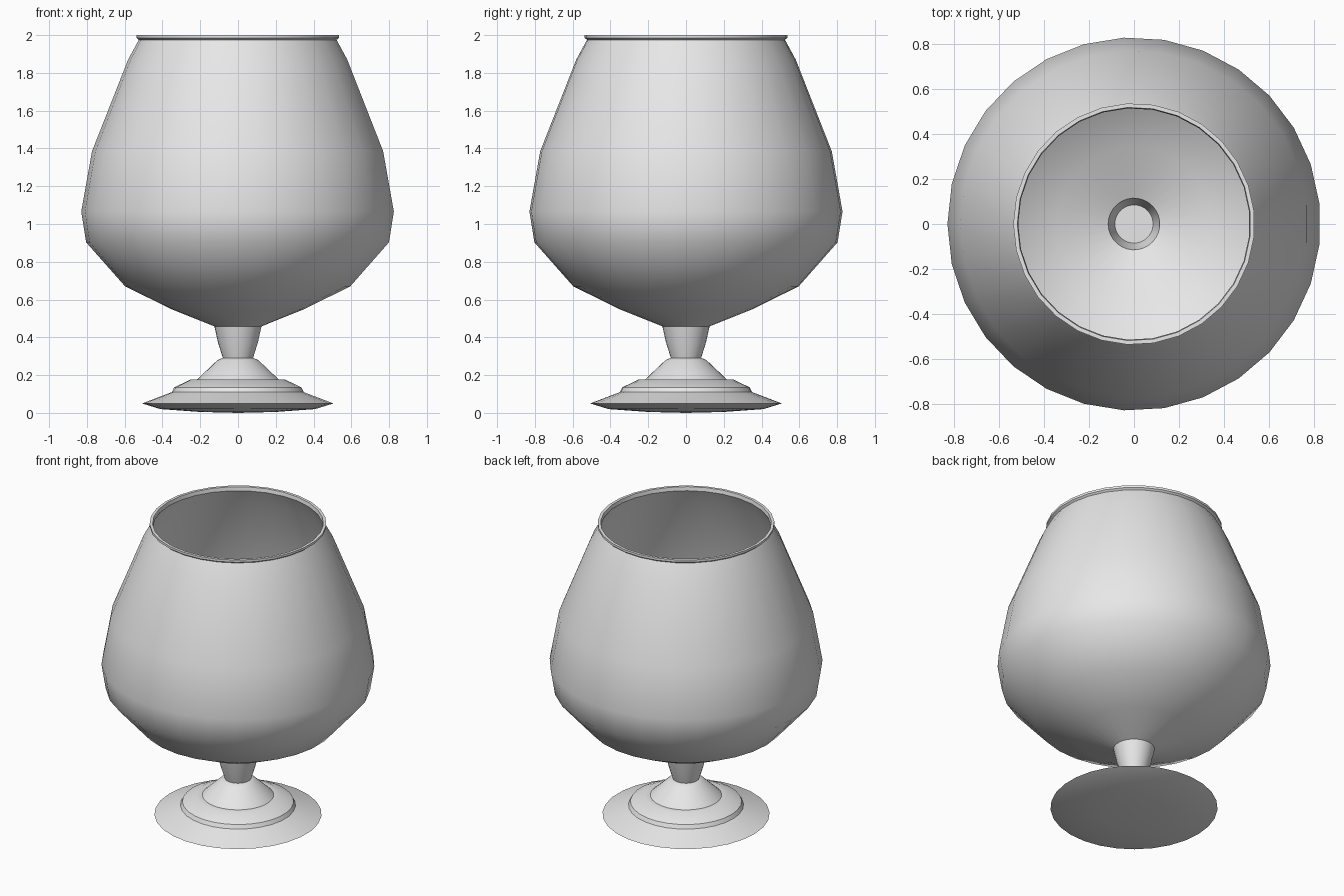
import bpy
import bmesh
from math import cos, sin, pi, radians

cube = bpy.data.objects.get("Cube")
if cube:
    bpy.data.objects.remove(cube, do_unlink=True)

SIDES = 29

# Single plain grey material
grey = bpy.data.materials.new("plain grey")
grey.use_nodes = True
colour = (0.8, 0.8, 0.8, 1)
grey.diffuse_color = colour
grey.node_tree.nodes["Principled BSDF"].inputs["Base Color"].default_value = colour


def lathe(name, profile):
    """Turn a (radius, height) profile around z; zero radius closes to a point."""
    bm = bmesh.new()
    rings = []
    for r, z in profile:
        if r == 0:
            rings.append([bm.verts.new((0, 0, z))] * SIDES)
        else:
            angles = [pi + 2 * pi * i / SIDES for i in range(SIDES)]
            rings.append([bm.verts.new((r * cos(a), r * sin(a), z)) for a in angles])
    for low, high in zip(rings, rings[1:]):
        for i in range(SIDES):
            j = (i + 1) % SIDES
            corners = dict.fromkeys((low[i], low[j], high[j], high[i]))
            bm.faces.new(list(corners))
    bmesh.ops.recalc_face_normals(bm, faces=bm.faces)
    mesh = bpy.data.meshes.new(name)
    bm.to_mesh(mesh)
    bm.free()
    mesh.materials.append(grey)
    obj = bpy.data.objects.new(name, mesh)
    bpy.context.collection.objects.link(obj)
    bpy.ops.object.select_all(action="DESELECT")
    obj.select_set(True)
    bpy.context.view_layer.objects.active = obj
    bpy.ops.object.shade_smooth_by_angle(angle=radians(35))
    return obj


# Bowl with stem: outer wall upward, rolled rim, inner wall down to the floor
outer = [(0, 0.29), (0.08, 0.29), (0.106, 0.373), (0.125, 0.458), (0.35, 0.548),
         (0.598, 0.67), (0.804, 0.903), (0.83, 1.066), (0.773, 1.385), (0.582, 1.87),
         (0.525, 1.975)]
rim = [(0.537, 1.985), (0.537, 2.0), (0.519, 2.0)]
inner = [(0.515, 1.975), (0.57, 1.87), (0.761, 1.385), (0.818, 1.066), (0.793, 0.908),
         (0.59, 0.68), (0.344, 0.56), (0.115, 0.468), (0.085, 0.34), (0, 0.34)]
lathe("bowl_and_stem", outer + rim + inner)

# Stepped foot
lathe("foot", [(0, 0), (0.2, 0.005), (0.41, 0.02), (0.508, 0.05), (0.35, 0.11),
               (0.338, 0.135), (0.25, 0.177), (0.217, 0.177), (0.11, 0.278),
               (0.08, 0.292), (0, 0.292)])
